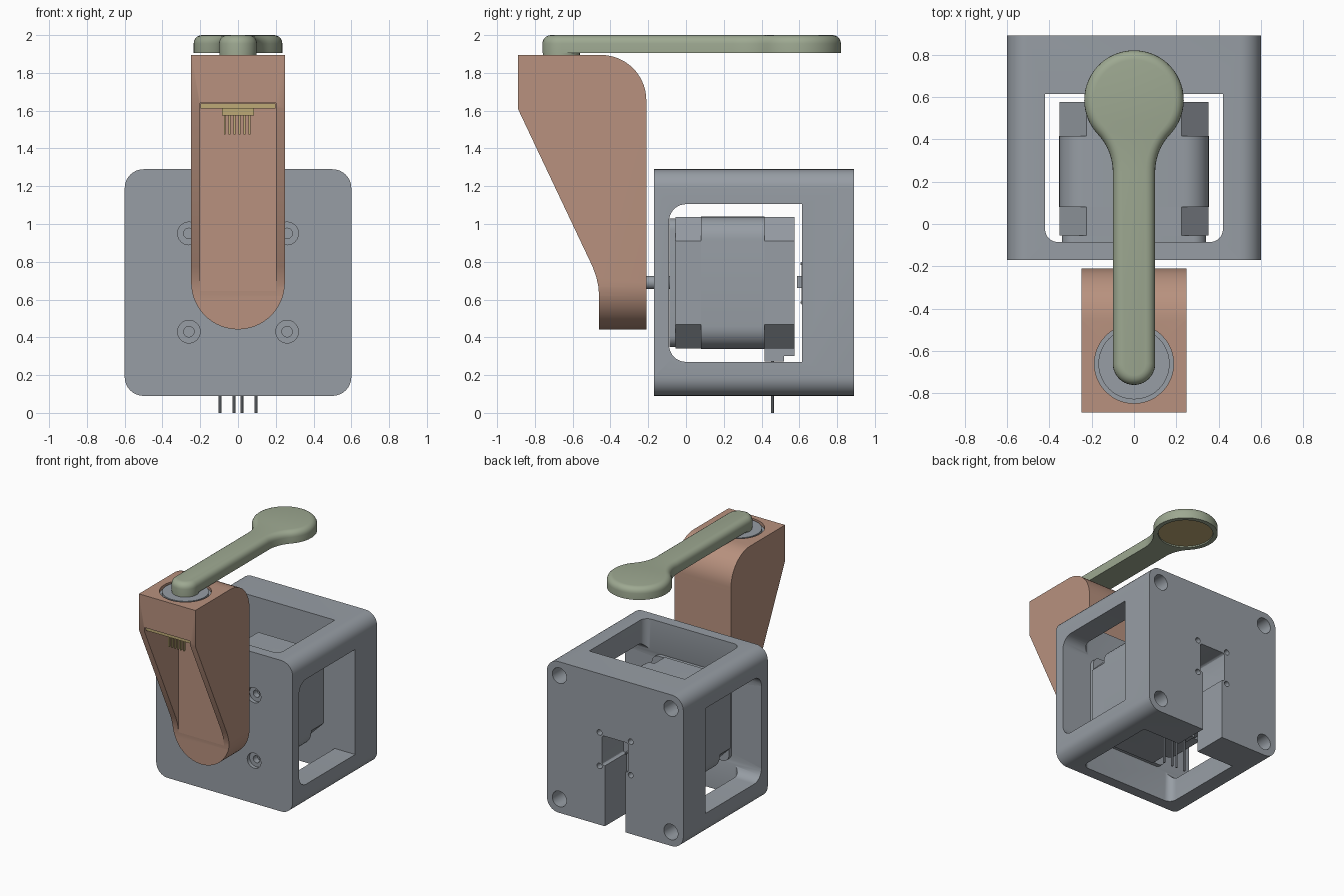
import bpy, bmesh
from math import cos, sin, radians, atan2, degrees

cube = bpy.data.objects.get("Cube")
if cube:
    bpy.data.objects.remove(cube, do_unlink=True)


def material(name, r, g, b):
    m = bpy.data.materials.new(name)
    m.diffuse_color = (r, g, b, 1)
    m.use_nodes = True
    m.node_tree.nodes["Principled BSDF"].inputs["Base Color"].default_value = (r, g, b, 1)
    return m


GREY = material("steel grey", 0.31, 0.34, 0.375)
BROWN = material("clay brown", 0.48, 0.285, 0.21)
GREEN = material("sage green", 0.34, 0.395, 0.285)
TAN = material("tan", 0.51, 0.40, 0.18)
MID = 0.69  # height of the motor axis


def arc(cx, cy, r, start, end, n=10):
    return [(cx + r * cos(radians(start + (end - start) * i / n)),
             cy + r * sin(radians(start + (end - start) * i / n))) for i in range(n + 1)]


def circle(cx, cy, r, n=32):
    return arc(cx, cy, r, 0, 360, n)[:-1]


def rect(x0, x1, y0, y1, radii=(0, 0, 0, 0), n=8):
    """Rectangle outline; radii run from the lower left corner anticlockwise."""
    pts = []
    for i, r in enumerate(radii):
        cx = x0 + r if i in (0, 3) else x1 - r
        cy = y0 + r if i < 2 else y1 - r
        pts += arc(cx, cy, r, 180 + 90 * i, 270 + 90 * i, n) if r else [(cx, cy)]
    return pts


def smooth(ob):
    bpy.ops.object.select_all(action='DESELECT')
    ob.select_set(True)
    bpy.context.view_layer.objects.active = ob
    bpy.ops.object.shade_smooth_by_angle(angle=radians(30))


def prism(name, outline, axis, lo, hi, mat=GREY, top_bevel=0):
    """Extrude a flat outline along one axis."""
    place = {'X': lambda p, d: (d, p[0], p[1]),
             'Y': lambda p, d: (p[0], d, p[1]),
             'Z': lambda p, d: (p[0], p[1], d)}[axis]
    bm = bmesh.new()
    low = [bm.verts.new(place(p, lo)) for p in outline]
    high = [bm.verts.new(place(p, hi)) for p in outline]
    bm.faces.new(low)
    cap = bm.faces.new(high)
    for i in range(len(low)):
        j = (i + 1) % len(low)
        bm.faces.new((low[i], low[j], high[j], high[i]))
    bmesh.ops.recalc_face_normals(bm, faces=bm.faces)
    if top_bevel:
        bmesh.ops.bevel(bm, geom=list(cap.edges), offset=top_bevel, segments=5,
                        profile=0.5, affect='EDGES')
    mesh = bpy.data.meshes.new(name)
    bm.to_mesh(mesh)
    bm.free()
    mesh.materials.append(mat)
    ob = bpy.data.objects.new(name, mesh)
    bpy.context.collection.objects.link(ob)
    smooth(ob)
    return ob


def combine(ob, outline, axis, lo, hi, op='DIFFERENCE'):
    """Cut the object with, or trim it to, an extruded outline."""
    tool = prism("cutter", outline, axis, lo, hi, ob.data.materials[0])
    tool.hide_render = True
    mod = ob.modifiers.new("cut", 'BOOLEAN')
    mod.operation, mod.solver, mod.object = op, 'EXACT', tool
    bpy.context.view_layer.objects.active = ob
    bpy.ops.object.modifier_apply(modifier=mod.name)
    bpy.data.objects.remove(tool, do_unlink=True)


# Housing: rounded block with open windows on four sides
housing = prism("housing", rect(-0.6, 0.6, 0.09, 1.29, (0.1,) * 4), 'Y', -0.17, 0.89)
combine(housing, rect(-0.09, 0.615, 0.27, 1.105, (0.09, 0, 0, 0.09)), 'X', -1, 1)
combine(housing, rect(-0.42, 0.42, -0.085, 0.615, (0.06, 0.06, 0, 0)), 'Z', -1, 2)

# Cable slot and sensor pocket in the back wall
combine(housing, rect(-0.09, 0.09, 0, 0.7), 'Y', 0.5, 1)
combine(housing, rect(-0.115, 0.115, 0.57, 0.805, (0.02,) * 4, 3), 'Y', 0.5, 1)

# Screw holes: front countersinks, back corners and small sensor holes
for sx in (-1, 1):
    for sz in (-1, 1):
        combine(housing, circle(sx * 0.26, MID + sz * 0.26, 0.06), 'Y', -0.3, -0.14)
        combine(housing, circle(sx * 0.26, MID + sz * 0.26, 0.028, 20), 'Y', -0.3, 0)
        combine(housing, circle(sx * 0.49, MID + sz * 0.49, 0.062), 'Y', 0.65, 1)
        combine(housing, circle(sx * 0.137, MID + sz * 0.133, 0.022, 16), 'Y', 0.75, 1)
smooth(housing)

# Motor: flange, chamfered body, rounded middle and shaft
prism("motor_flange", rect(-0.34, 0.34, 0.35, 1.03, (0.06,) * 4), 'Y', -0.088, -0.055)
prism("motor_body", rect(-0.352, 0.352, 0.34, 1.037, (0.128,) * 4, 1), 'Y', -0.055, 0.575)
prism("motor_core", rect(-0.354, 0.354, 0.338, 1.039, (0.12,) * 4), 'Y', 0.08, 0.415)
prism("motor_shaft", circle(0, MID, 0.035), 'Y', -0.25, -0.05)

# Motor connector with its pins
prism("motor_connector", rect(-0.14, 0.14, 0.415, 0.52), 'Z', 0.272, 0.345)
prism("connector_back", rect(-0.14, 0.14, 0.5, 0.575), 'Z', 0.3, 0.345)
for i, x in enumerate((-0.095, -0.022, 0.02, 0.095)):
    prism("motor_pin_%d" % (i + 1), circle(x, 0.457, 0.008, 10), 'Z', 0, 0.3)

# Position sensor facing the back of the motor
prism("sensor_board", rect(-0.11, 0.11, 0.575, 0.8), 'Y', 0.612, 0.625)
prism("sensor_chip", rect(-0.035, 0.035, MID - 0.03, MID + 0.035), 'Y', 0.588, 0.612)
for i in range(5):
    x = -0.07 + i * 0.035
    for z in (0.585, 0.79):
        prism("sensor_pin", rect(x - 0.006, x + 0.006, z - 0.006, z + 0.006),
              'Y', 0.605, 0.66)

# Arm: side profile trimmed to a round-ended front outline
side = [(-0.89, 1.895), (-0.89, 1.61), (-0.495, 0.775), (-0.475, 0.72),
        (-0.464, 0.67), (-0.46, 0.62), (-0.46, 0.4), (-0.21, 0.4)]
side += arc(-0.45, 1.655, 0.24, 0, 90, 14)
arm = prism("arm", side, 'X', -0.25, 0.25, BROWN)
front = arc(0, MID, 0.248, 180, 360, 32) + [(0.248, 2.1), (-0.248, 2.1)]
combine(arm, front, 'Y', -1.5, 0.5, 'INTERSECT')
combine(arm, rect(-0.2, 0.2, 0.6, 1.64), 'Y', -1.5, -0.462)
combine(arm, circle(0, -0.66, 0.187, 48), 'Z', 1.78, 2.1)
smooth(arm)

# Bearing in the top of the arm
prism("bearing", circle(0, -0.66, 0.168, 48), 'Z', 1.76, 1.892)
prism("bearing_seat", circle(0, -0.66, 0.187, 48), 'Z', 1.76, 1.87)

# Circuit board with header pins inside the arm
prism("arm_board", rect(-0.198, 0.198, -0.875, -0.465), 'Z', 1.612, 1.639, TAN)
prism("pin_header", rect(-0.085, 0.085, -0.79, -0.72), 'Z', 1.575, 1.612, TAN)
for i in range(6):
    x = -0.07 + i * 0.026
    prism("header_pin_%d" % (i + 1), rect(x - 0.005, x + 0.005, -0.77, -0.755),
          'Z', 1.475, 1.575, TAN)

# Handle: narrow bar blending into a round paddle
head_y, head_r, blend_r, blend_y = 0.585, 0.235, 0.26, 0.245
turn = degrees(atan2(blend_y - head_y, 0.1 + blend_r))
outline = arc(0, -0.66, 0.1, 180, 360, 20)
outline += arc(0.1 + blend_r, blend_y, blend_r, 180, 180 + turn, 10)
outline += arc(0, head_y, head_r, turn, 180 - turn, 44)[1:]
outline += arc(-0.1 - blend_r, blend_y, blend_r, -turn, 0, 10)[1:]
handle = prism("handle", outline, 'Z', 1.905, 2.0, GREEN, 0.045)
combine(handle, circle(0, head_y, 0.2, 48), 'Z', 1.8, 1.935)
smooth(handle)
prism("handle_post", circle(0, -0.66, 0.098), 'Z', 1.85, 1.91, GREEN)
prism("paddle_disc", circle(0, head_y, 0.199, 48), 'Z', 1.915, 1.936, TAN)
